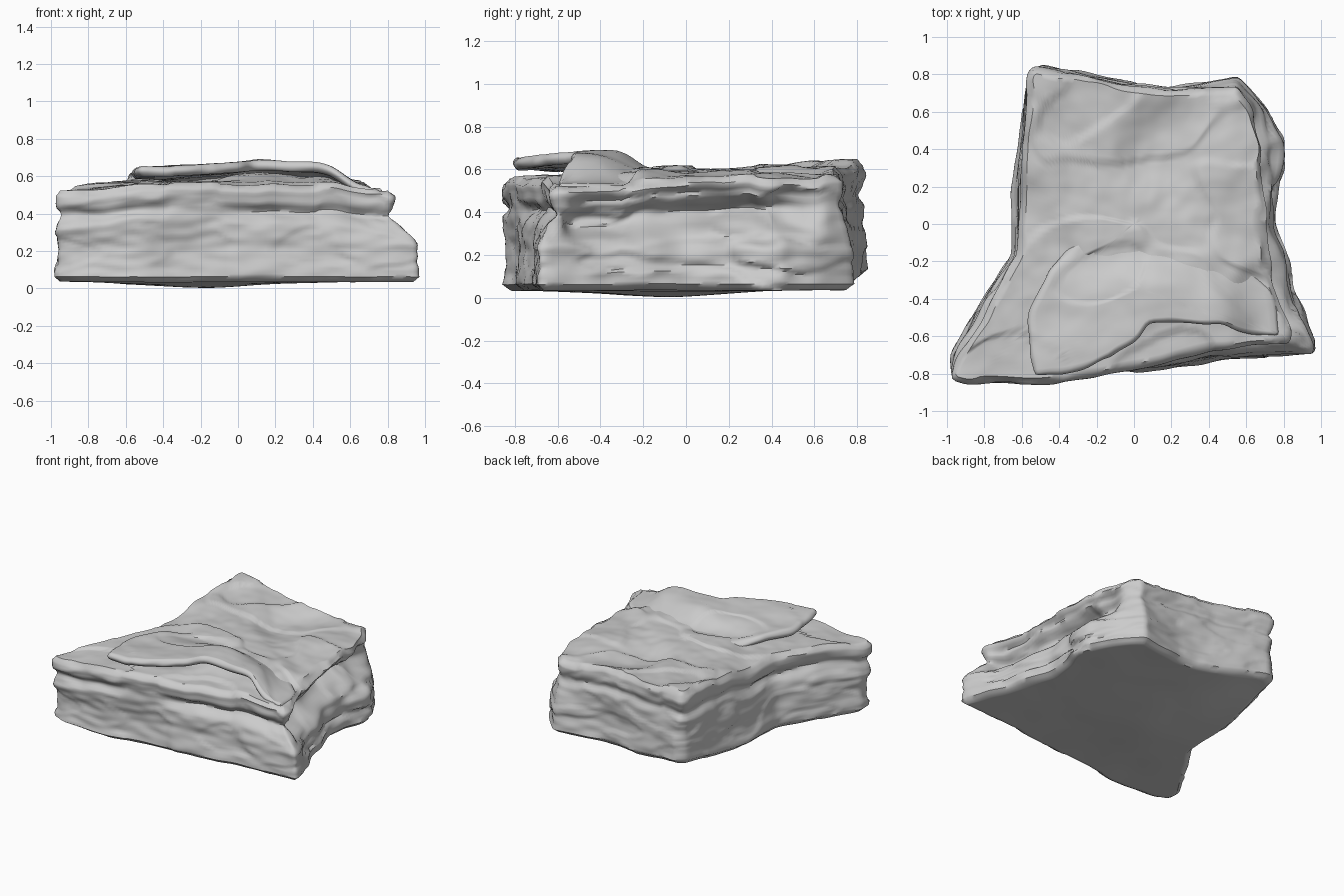
import bpy, bmesh, math
from mathutils import Vector, noise

cube = bpy.data.objects.get("Cube")
if cube:
    bpy.data.objects.remove(cube)

stone = bpy.data.materials.new("grey stone")
stone.use_nodes = True
grey = (0.6, 0.6, 0.6, 1)
stone.diffuse_color = grey
stone.node_tree.nodes["Principled BSDF"].inputs["Base Color"].default_value = grey

# Foot and rim outlines, counter-clockwise: foot x, foot y, rim x, rim y
BODY = [(-.98, -.8, -.97, -.82), (-.88, -.84, -.88, -.85), (-.5, -.85, -.5, -.86), (0, -.79, 0, -.77),
        (.45, -.73, .42, -.68), (.97, -.71, .83, -.64), (.99, -.66, .84, -.58), (.86, -.38, .76, -.33),
        (.76, 0, .69, 0), (.81, .45, .69, .4), (.71, .62, .64, .62), (.56, .8, .55, .74),
        (.2, .73, .18, .72), (-.05, .77, 0, .74), (-.5, .86, -.54, .84), (-.57, .81, -.57, .79),
        (-.64, .3, -.59, .3), (-.66, -.16, -.62, -.17), (-.88, -.5, -.8, -.5), (-.99, -.7, -.94, -.72)]
SLAB = [(-.53, -.81), (-.4, -.81), (-.12, -.72), (.02, -.61), (.08, -.53), (.48, -.53), (.64, -.6),
        (.78, -.6), (.74, -.35), (.5, -.1), (.1, .02), (-.25, -.06), (-.46, -.24), (-.56, -.45), (-.56, -.6)]
# Height samples: x, y, z
BODY_TOP = [(-.95, -.8, .53), (-.6, -.6, .56), (-.6, -.2, .57), (-.55, .82, .64), (-.25, .5, .61),
            (0, .72, .62), (.13, .45, .53), (.55, .7, .56), (.68, .2, .56), (.4, .35, .6), (.84, -.6, .53),
            (.3, -.66, .56), (-.2, -.75, .56), (.2, -.3, .6), (-.15, .1, .61)]
SLAB_TOP = [(-.53, -.78, .655), (-.5, -.4, .635), (.1, -.48, .69), (.4, -.48, .675), (.75, -.55, .54),
            (.72, -.3, .53), (.45, -.1, .57), (.1, 0, .59), (-.25, -.06, .6), (-.1, -.5, .655)]


def ease(a, b, v):
    v = min(max((v - a) / (b - a), 0), 1)
    return v * v * (3 - 2 * v)


def blob(v, centre, width):
    return math.exp(-((v - centre) / width) ** 2)


def n3(x, y, z, scale, seed=0):
    return noise.noise(Vector((x * scale + seed, y * scale, z * scale - seed)))


def blend_height(samples, x, y):
    total = weight = 0
    for sx, sy, sz in samples:
        w = math.exp(-((x - sx) ** 2 + (y - sy) ** 2) / .035) + 1e-6
        total, weight = total + w * sz, weight + w
    return total / weight


def weathering(x, y):
    # Soft undulation with thin broken terraces
    steps = n3(x, y * 1.3, 0, 2.3, 7)
    return .014 * n3(x, y, 0, 5, 3) + .014 * (ease(-.03, .03, steps) - .5) + .005 * n3(x, y, 0, 13, 5)


def body_top(x, y):
    return blend_height(BODY_TOP, x, y) + weathering(x, y)


def slab_top(x, y):
    return blend_height(SLAB_TOP, x, y) + .6 * weathering(x, y)


def body_bottom(x, y):
    corner = math.hypot(x + .55, y - .85)
    dip = math.hypot(x + .2, y + .1)
    return .035 + .07 * blob(corner, 0, .35) - .03 * blob(dip, 0, .4) + .004 * n3(x, y, 0, 4)


def slab_bottom(x, y):
    return slab_top(x, y) - .055


def resample(points, count):
    # Even spacing along the closed outline, keeping corners fairly crisp
    pts = [Vector(p) for p in points]
    lengths = [(pts[i - len(pts) + 1] - p).length for i, p in enumerate(pts)]
    step, out = sum(lengths) / count, []
    i, start = 0, 0
    for k in range(count):
        while k * step > start + lengths[i] and i < len(pts) - 1:
            start += lengths[i]
            i += 1
        out.append(pts[i].lerp(pts[i - len(pts) + 1], (k * step - start) / lengths[i]))
    return [(out[k - 1] + out[k] * 2 + out[(k + 1) % count]) / 4 for k in range(count)]


def body_side(p, normal, h):
    # Wide foot, recessed seam, overhanging upper bed
    t = ease(.38, .75, h + .1 * n3(p[0], p[1], 0, 3))
    x, y = p[0] + (p[2] - p[0]) * t, p[1] + (p[3] - p[1]) * t
    right = ease(.6, .9, normal.x) * ease(-.6, -.45, y) * (1 - ease(.5, .68, y))
    seam = .73 + .06 * n3(x, y, 0, 2, 4)
    inset = .04 * blob(h, seam, .06) * (.6 + n3(x, y, 0, 2.5, 9))
    inset += right * blob(h, .66, .15) * (.1 + .08 * n3(x, y, h * .6, 4, 2))
    inset += .02 * right * blob(h, .86, .04)
    inset += .035 * (ease(.06, 0, h) if h > .06 else 1 - ease(0, .06, h))
    inset += .03 * ease(.93, 1, h) + .02 * blob(h, .35, .2)
    rough = .035 * n3(x, y, h * .5, 3.2, 1) + .02 * n3(x, y, h * 1.6, 7, 6)
    ledges = .018 * ease(-.04, .04, n3(x * .6, y * .6, h * 1.2, 4, 8))
    inset -= (rough + ledges - .012) * (.5 + .6 * right)
    return x - normal.x * inset, y - normal.y * inset


def slab_side(p, normal, h):
    inset = .02 * (2 * h - 1) ** 2 - .02 * n3(p[0], p[1], h * .1, 7, 2)
    return p[0] - normal.x * inset, p[1] - normal.y * inset


def build_rock(name, outline, side, top, bottom, count, levels, cap_rings, centre):
    bm = bmesh.new()
    path = resample(outline, count)
    normals = []
    for k in range(count):
        d = path[(k + 2) % count] - path[k - 2]
        normals.append(Vector((d[1], -d[0])).normalized())
    rings = []
    for j in range(levels + 1):
        h, ring = j / levels, []
        for p, normal in zip(path, normals):
            x, y = side(p, normal, h)
            low, high = bottom(x, y), top(x, y)
            ring.append(Vector((x, y, low + (high - low) * h)))
        rings.append(ring)

    # Caps shrink to the centre while following their height rule
    def cap(edge, rule):
        out = []
        for j in range(1, cap_rings):
            s = 1 - j / cap_rings
            flat = [Vector(centre) + (v.xy - Vector(centre)) * s for v in edge]
            out.append([Vector((q.x, q.y, rule(q.x, q.y))) for q in flat])
        return out

    rings = cap(rings[0], bottom)[::-1] + rings + cap(rings[-1], top)
    verts = [[bm.verts.new(v) for v in ring] for ring in rings]
    for a, b in zip(verts, verts[1:]):
        for k in range(count):
            n = (k + 1) % count
            bm.faces.new((a[k], a[n], b[n], b[k]))
    for ring, rule in ((verts[0][::-1], bottom), (verts[-1], top)):
        tip = bm.verts.new((*centre, rule(*centre)))
        for k in range(count):
            bm.faces.new((ring[k], ring[(k + 1) % count], tip))
    mesh = bpy.data.meshes.new(name)
    bm.to_mesh(mesh)
    bm.free()
    mesh.materials.append(stone)
    obj = bpy.data.objects.new(name, mesh)
    bpy.context.collection.objects.link(obj)
    bpy.ops.object.select_all(action="DESELECT")
    obj.select_set(True)
    bpy.context.view_layer.objects.active = obj
    bpy.ops.object.shade_smooth_by_angle(angle=math.radians(50))


build_rock("rock_body", BODY, body_side, body_top, body_bottom, 240, 36, 34, (0, 0))
build_rock("upper_slab", SLAB, slab_side, slab_top, slab_bottom, 150, 6, 22, (.05, -.35))
